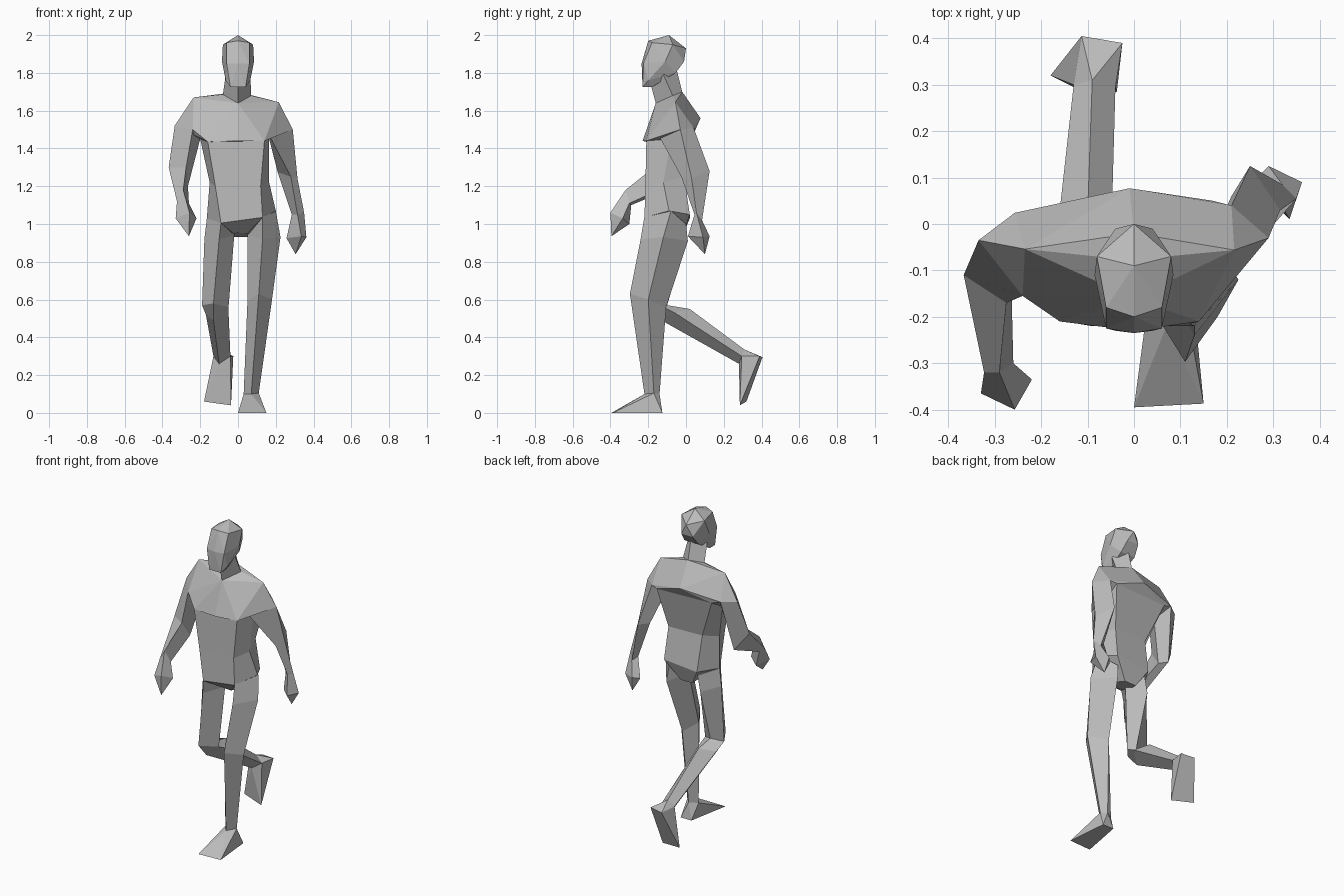
import bpy
import bmesh

default_cube = bpy.data.objects.get("Cube")
if default_cube:
    bpy.data.objects.remove(default_cube, do_unlink=True)

# One plain grey for the whole figure
GREY = (0.5, 0.5, 0.5, 1)
clay = bpy.data.materials.new("plain grey")
clay.use_nodes = True
clay.diffuse_color = GREY
shader = clay.node_tree.nodes["Principled BSDF"]
shader.inputs["Base Color"].default_value = GREY
shader.inputs["Roughness"].default_value = 0.8


def finish(name, bm):
    """Turn a bmesh into a flat shaded object."""
    bmesh.ops.recalc_face_normals(bm, faces=bm.faces[:])
    mesh = bpy.data.meshes.new(name)
    bm.to_mesh(mesh)
    bm.free()
    mesh.materials.append(clay)
    obj = bpy.data.objects.new(name, mesh)
    bpy.context.collection.objects.link(obj)
    return obj


def loft(name, *rings):
    """Skin a row of matching rings; a ring of one point makes a tip."""
    bm = bmesh.new()
    loops = [[bm.verts.new(p) for p in ring] for ring in rings]
    for low, high in zip(loops, loops[1:]):
        count = len(low)
        for i in range(count):
            j = (i + 1) % count
            if len(high) == 1:
                bm.faces.new((low[i], low[j], high[0]))
            else:
                bm.faces.new((low[i], low[j], high[j], high[i]))
    for cap in (loops[0], loops[-1]):
        if len(cap) > 2:
            bm.faces.new(cap)
    return finish(name, bm)


def hull(name, points):
    """Wrap a faceted convex shell round a few points."""
    bm = bmesh.new()
    for p in points:
        bm.verts.new(p)
    result = bmesh.ops.convex_hull(bm, input=bm.verts[:])
    spare = [g for g in result["geom_interior"] if isinstance(g, bmesh.types.BMVert)]
    bmesh.ops.delete(bm, geom=spare, context="VERTS")
    bmesh.ops.dissolve_limit(bm, angle_limit=0.05, verts=bm.verts[:], edges=bm.edges[:])
    return finish(name, bm)


def mirrored(points):
    """Add the opposite side of each point that is off the centre line."""
    return points + [(-x, y, z) for x, y, z in points if x]


# Head: crown, brow, cheeks, chin and back of skull
crown = [(0, -.09, 2), (0, -.2, 1.97), (.06, -.18, 1.96), (.08, -.07, 1.95)]
face = [(.06, -.225, 1.85), (0, -.235, 1.85), (.085, -.11, 1.86),
        (.065, -.2, 1.76), (.04, -.23, 1.725), (.04, -.18, 1.725)]
skull_back = [(0, 0, 1.93), (.04, -.01, 1.86), (.05, -.055, 1.8)]
hull("head", mirrored(crown + face + skull_back))

# Neck: front, left, back, right
neck_base = [(0, -.16, 1.64), (.07, -.07, 1.68), (0, -.02, 1.7), (-.08, -.07, 1.685)]
neck_top = [(0, -.19, 1.75), (.065, -.12, 1.79), (0, -.05, 1.82), (-.065, -.12, 1.79)]
loft("neck", neck_base, neck_top)

# Shoulder rings: front, outer, back, inner
left_shoulder = [(.17, -.14, 1.46), (.29, -.03, 1.5), (.21, .04, 1.51), (.165, -.04, 1.45)]
right_shoulder = [(-.24, -.155, 1.5), (-.335, -.035, 1.52),
                  (-.257, .024, 1.52), (-.2, -.06, 1.45)]

# Torso rings: front right, front left, side, back left, back right, side
chest = [(-.16, -.21, 1.435), (.14, -.21, 1.44), (.165, -.08, 1.45),
         (.17, .05, 1.5), (-.2, .03, 1.5), (-.2, -.08, 1.45)]
waist = [(-.12, -.215, 1.2), (.12, -.215, 1.2), (.165, -.12, 1.22),
         (.13, -.01, 1.25), (-.1, -.02, 1.25), (-.15, -.12, 1.22)]
hem = [(-.09, -.22, 1.005), (.13, -.22, 1.035), (.2, -.09, 1.07),
       (.14, .02, 1.05), (-.09, .02, 1.03), (-.165, -.1, 1.03)]
crotch = [(-.03, -.14, .955), (.05, -.14, .95), (.07, -.1, .95),
          (.05, -.02, .93), (-.03, -.02, .93), (-.05, -.1, .95)]
loft("torso", chest, waist, hem, crotch)

# Broad shoulder yoke over the chest
yoke_tops = [(-.235, -.054, 1.67), (.216, -.056, 1.645),
             (-.01, .077, 1.56), (0, -.23, 1.44)]
hull("shoulder_yoke", neck_base + yoke_tops + left_shoulder + right_shoulder + chest)

# Left arm, swung back
left_elbow = [(.28, -.025, 1.25), (.315, .03, 1.24), (.25, .125, 1.28), (.21, .06, 1.275)]
left_wrist = [(.315, .045, 1.05), (.35, .055, 1.06), (.32, .085, 1.02), (.285, .07, 1.05)]
left_palm = [(.335, .01, .935), (.362, .09, .93), (.29, .125, .935), (.257, .09, .925)]
loft("left_arm", left_shoulder, left_elbow, left_wrist)
loft("left_hand", left_wrist, left_palm, [(.305, .1, .84)])

# Right arm, swung forward
right_elbow = [(-.275, -.17, 1.3), (-.367, -.11, 1.3), (-.3, -.05, 1.2), (-.265, -.1, 1.2)]
right_wrist = [(-.29, -.32, 1.18), (-.323, -.32, 1.12), (-.31, -.29, 1.1), (-.26, -.3, 1.11)]
right_palm = [(-.257, -.4, 1.06), (-.33, -.365, 1.03), (-.28, -.3, 1), (-.22, -.335, 1.03)]
loft("right_arm", right_shoulder, right_elbow, right_wrist)
loft("right_hand", right_wrist, right_palm, [(-.26, -.395, .935)])

# Left leg, planted in front
left_hip = [(.13, -.22, 1.04), (.2, -.08, 1.07), (.12, 0, 1), (.05, -.1, .97)]
left_thigh = [(.13, -.24, .92), (.225, -.12, .93), (.13, .01, .91), (.05, -.1, .94)]
left_knee = [(.11, -.297, .63), (.18, -.2, .6), (.1, -.105, .56), (.05, -.2, .59)]
left_ankle = [(.07, -.22, .1), (.11, -.17, .105), (.08, -.14, .1), (.03, -.17, .1)]
loft("left_leg", left_hip, left_thigh, left_knee, left_ankle)
hull("left_foot", left_ankle + [(0, -.395, 0), (.15, -.387, 0),
                                (.125, -.125, 0), (.05, -.125, 0)])

# Right leg, bent and trailing behind
right_hip = [(-.09, -.22, 1.005), (-.165, -.1, 1.03), (-.08, 0, 1), (-.01, -.1, .97)]
right_thigh = [(-.1, -.21, .92), (-.178, -.1, .92), (-.1, 0, .9), (-.02, -.1, .94)]
right_knee = [(-.13, -.21, .58), (-.19, -.11, .57), (-.1, -.1, .57), (-.05, -.12, .56)]
right_calf = [(-.13, -.13, .49), (-.17, -.06, .52), (-.1, .02, .55), (-.05, -.06, .53)]
right_ankle = [(-.1, .28, .26), (-.13, .3, .3), (-.09, .31, .335), (-.04, .295, .3)]
loft("right_leg", right_hip, right_thigh, right_knee, right_calf, right_ankle)
hull("right_foot", right_ankle + [(-.113, .405, .295), (-.025, .39, .3),
                                  (-.18, .32, .06), (-.037, .285, .04)])
